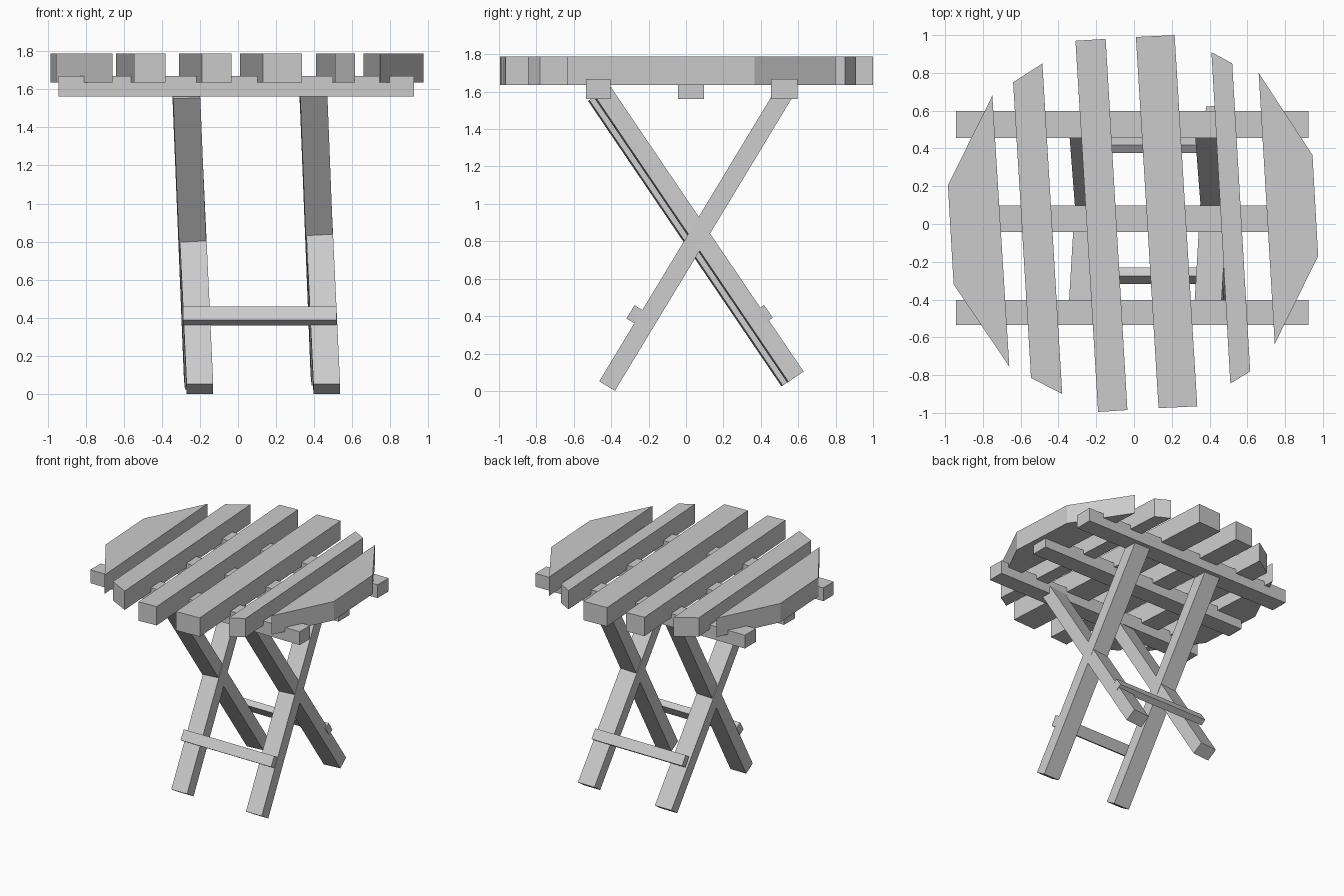
import bpy
from mathutils import Vector

if "Cube" in bpy.data.objects:
    bpy.data.objects.remove(bpy.data.objects["Cube"])


def mesh_object(name, verts, faces):
    me = bpy.data.meshes.new(name)
    me.from_pydata(verts, [], faces)
    me.update()
    ob = bpy.data.objects.new(name, me)
    bpy.context.collection.objects.link(ob)
    return ob


def loft(name, ring0, ring1):
    """Solid between two matching rings; ring0 runs counter-clockwise seen from ring1."""
    n = len(ring0)
    faces = [(i, (i + 1) % n, n + (i + 1) % n, n + i) for i in range(n)]
    faces += [tuple(reversed(range(n))), tuple(range(n, 2 * n))]
    return mesh_object(name, list(ring0) + list(ring1), faces)


def beam(name, start, end, width_dir, width, thickness):
    """Square-cut bar from start to end, its thickness square to its length and width."""
    a, b, w = Vector(start), Vector(end), Vector(width_dir).normalized()
    t = (b - a).cross(w).normalized() * thickness / 2
    w = w * width / 2
    ring = [-w - t, w - t, w + t, -w + t]
    return loft(name, [a + c for c in ring], [b + c for c in ring])


# Table top slats: outlines trimmed to a rough circle (counter-clockwise)
SLAT_Z = (1.635, 1.787)
slats = [
    [(-0.75, 0.68), (-0.985, 0.205), (-0.955, -0.32), (-0.66, -0.755)],
    [(-0.485, 0.85), (-0.64, 0.75), (-0.545, -0.815), (-0.38, -0.90)],
    [(-0.15, 0.98), (-0.31, 0.97), (-0.19, -0.995), (-0.035, -0.985)],
    [(0.215, 1.00), (0.01, 0.99), (0.13, -0.975), (0.335, -0.965)],
    [(0.52, 0.85), (0.41, 0.91), (0.51, -0.845), (0.615, -0.78)],
    [(0.66, 0.80), (0.745, -0.635), (0.975, -0.17), (0.945, 0.365)],
]
for i, outline in enumerate(slats):
    loft(f"top_slat_{i + 1}", *[[(x, y, z) for x, y in outline] for z in SLAT_Z])

# Cross rails under the slats
for name, y0, y1 in (("front", -0.535, -0.403), ("middle", -0.042, 0.097), ("back", 0.455, 0.597)):
    y = (y0 + y1) / 2
    beam(f"{name}_rail", (-0.942, y, 1.615), (0.925, y, 1.615), (0, 1, 0), y1 - y0, 0.107)

# Crossed legs: one pair stands forward, the other pair stands back
for side, x0, x1 in (("left", -0.20, -0.273), ("right", 0.466, 0.392)):
    beam(f"{side}_front_leg", (x0, -0.422, 0.026), (x1, 0.53, 1.60), (1, 0, 0), 0.14, 0.098)
back_w = (1, 0.046, 0.03)
beam("left_back_leg", (-0.21, 0.554, 0.054), (-0.272, -0.48, 1.58), back_w, 0.143, 0.098)
beam("right_back_leg", (0.455, 0.585, 0.074), (0.395, -0.449, 1.60), back_w, 0.143, 0.098)

# Stretchers joining each pair of legs, tilted with the legs
beam("front_stretcher", (-0.29, -0.274, 0.409), (0.517, -0.274, 0.409), (0, 0.519, 0.855), 0.083, 0.053)
beam("back_stretcher", (-0.29, 0.42, 0.411), (0.517, 0.42, 0.411), (0, -0.562, 0.828), 0.083, 0.05)
